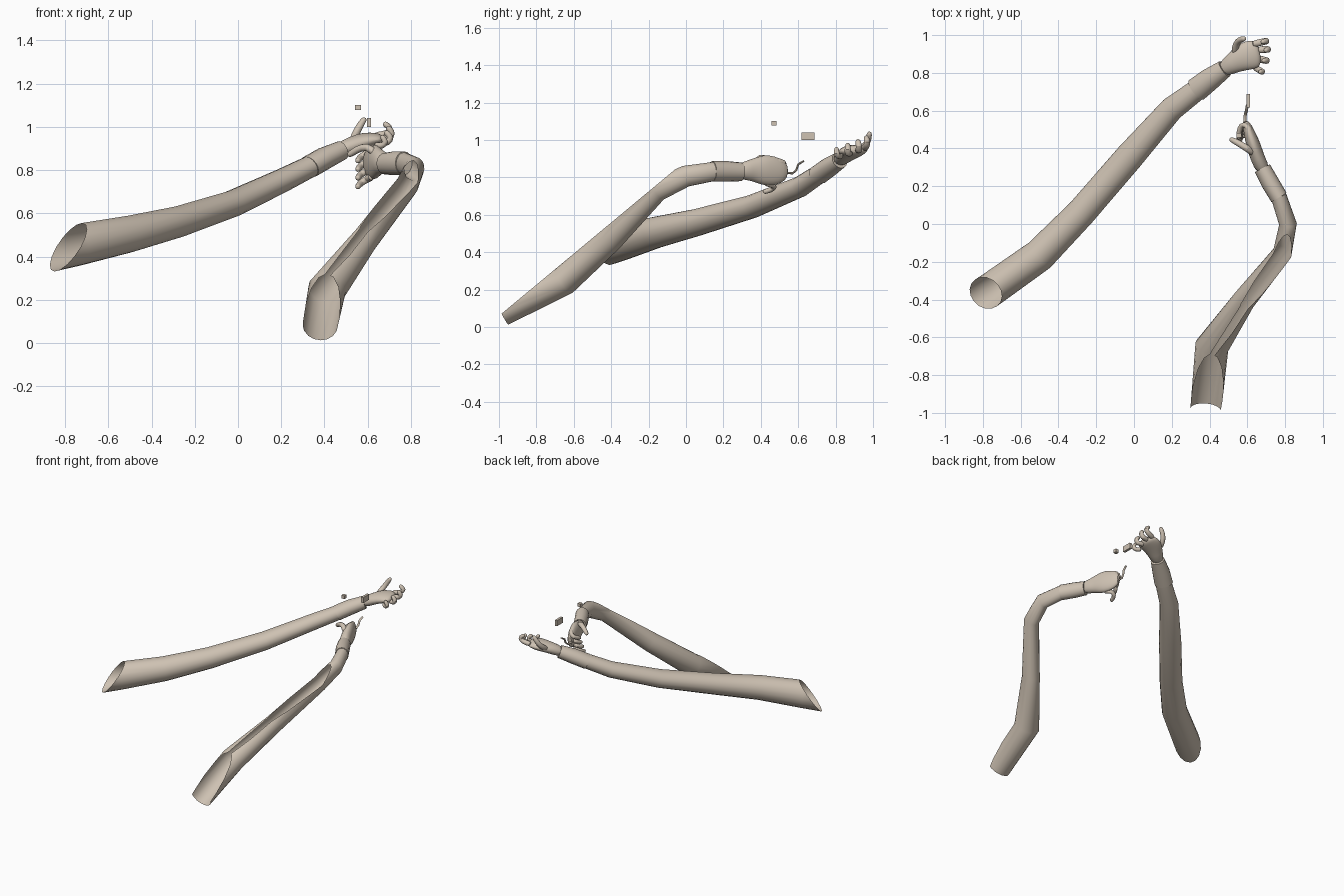
import bpy, bmesh, math
from mathutils import Vector

cube = bpy.data.objects.get("Cube")
if cube:
    bpy.data.objects.remove(cube, do_unlink=True)

beige = bpy.data.materials.new("warm beige")
beige.use_nodes = True
tone = (0.62, 0.54, 0.45, 1)
beige.diffuse_color = tone
beige.node_tree.nodes["Principled BSDF"].inputs["Base Color"].default_value = tone


def finish(name, bm, smooth=True, subsurf=0):
    bmesh.ops.recalc_face_normals(bm, faces=bm.faces)
    mesh = bpy.data.meshes.new(name)
    bm.to_mesh(mesh)
    bm.free()
    mesh.materials.append(beige)
    obj = bpy.data.objects.new(name, mesh)
    bpy.context.collection.objects.link(obj)
    if subsurf:
        obj.modifiers.new("round", 'SUBSURF').levels = subsurf
        obj.modifiers["round"].render_levels = subsurf
    if smooth:
        bpy.ops.object.select_all(action='DESELECT')
        obj.select_set(True)
        bpy.context.view_layer.objects.active = obj
        bpy.ops.object.shade_smooth_by_angle(angle=math.radians(45))
    return obj


def tube(name, path, sides=16, capped=False, tip=False, cuts=(), subsurf=0):
    """Loft ellipses along (x, y, z, half width, half height) stations."""
    pts = [Vector(p[:3]) for p in path]
    sizes = [p[3:5] for p in path]
    if tip:
        end = (pts[-1] - pts[-2]).normalized()
        w, h = sizes[-1]
        last = pts[-1]
        for reach, scale in ((0.6, 0.8), (1.0, 0.4)):
            pts.append(last + end * h * reach)
            sizes.append((w * scale, h * scale))
    bm = bmesh.new()
    rings = []
    side = None
    for i, (p, (w, h)) in enumerate(zip(pts, sizes)):
        before = (p - pts[i - 1]).normalized() if i else Vector()
        after = (pts[i + 1] - p).normalized() if i < len(pts) - 1 else Vector()
        d = (before + after).normalized()
        # Carry the frame along so that curled fingers do not twist
        if side is None:
            side = d.cross(Vector((0, 0, 1)))
        side = (side - d * side.dot(d)).normalized()
        up = side.cross(d)
        angles = [math.tau * k / sides for k in range(sides)]
        rings.append([bm.verts.new(p + side * w * math.cos(a) + up * h * math.sin(a))
                      for a in angles])
    for a, b in zip(rings, rings[1:]):
        for k in range(sides):
            j = (k + 1) % sides
            bm.faces.new((a[k], a[j], b[j], b[k]))
    if capped or tip:
        bm.faces.new(rings[0])
        bm.faces.new(rings[-1])
    for co, normal in cuts:
        bmesh.ops.bisect_plane(bm, geom=bm.verts[:] + bm.edges[:] + bm.faces[:],
                               plane_co=co, plane_no=normal, clear_inner=True)
    return finish(name, bm, subsurf=subsurf)


def finger(name, joints, r=0.019):
    radii = (1.1, 1.0, 0.95, 0.8)
    tube(name, [(*j, r * s, r * s) for j, s in zip(joints, radii)],
         sides=10, tip=True, subsurf=1)


def box(name, centre, size):
    bm = bmesh.new()
    bmesh.ops.create_cube(bm, size=1)
    for v in bm.verts:
        v.co = Vector(c + s * k for c, s, k in zip(centre, size, v.co))
    finish(name, bm, smooth=False)


# Right arm: open slanted shoulder end, long tapering sleeve
tube("right_sleeve", [
    (-0.95, -0.48, 0.41, 0.095, 0.1), (-0.74, -0.335, 0.455, 0.09, 0.097),
    (-0.50, -0.165, 0.505, 0.087, 0.085), (-0.28, 0.06, 0.56, 0.078, 0.073),
    (-0.025, 0.355, 0.645, 0.076, 0.062), (0.20, 0.61, 0.75, 0.064, 0.055),
    (0.34, 0.715, 0.82, 0.056, 0.05)],
    cuts=[((-0.72, -0.33, 0.55), (0.019, 0.015, -0.0166))])
tube("right_cuff", [
    (0.33, 0.71, 0.815, 0.064, 0.052), (0.40, 0.765, 0.855, 0.06, 0.052),
    (0.48, 0.822, 0.892, 0.048, 0.045)], capped=True)

# Right hand: palm turned up with the fingers curling
tube("right_palm", [
    (0.46, 0.81, 0.885, 0.042, 0.038), (0.53, 0.855, 0.92, 0.055, 0.038),
    (0.59, 0.89, 0.94, 0.08, 0.037), (0.64, 0.90, 0.945, 0.077, 0.028)],
    tip=True, subsurf=1)
finger("right_thumb", [(0.53, 0.90, 0.93), (0.54, 0.955, 0.96),
                       (0.56, 0.975, 1.0), (0.58, 0.98, 1.03)])
finger("right_index", [(0.62, 0.95, 0.955), (0.685, 0.965, 0.965),
                       (0.71, 0.97, 0.99), (0.685, 0.965, 1.01)])
finger("right_middle", [(0.645, 0.92, 0.945), (0.70, 0.925, 0.945),
                        (0.715, 0.925, 0.97), (0.70, 0.92, 0.99)])
finger("right_ring", [(0.645, 0.88, 0.93), (0.695, 0.865, 0.925),
                      (0.71, 0.865, 0.95), (0.69, 0.865, 0.97)])
finger("right_little", [(0.63, 0.835, 0.915), (0.67, 0.81, 0.91),
                        (0.685, 0.805, 0.93), (0.67, 0.805, 0.95)], 0.017)

# Left arm: trough-like open end, bent at the elbow
tube("left_sleeve", [
    (0.38, -0.985, 0.085, 0.082, 0.08), (0.412, -0.65, 0.25, 0.09, 0.08),
    (0.585, -0.40, 0.475, 0.06, 0.07), (0.785, -0.155, 0.735, 0.051, 0.064),
    (0.815, 0.0, 0.807, 0.047, 0.057), (0.765, 0.15, 0.832, 0.042, 0.051)],
    cuts=[((0.4, -1, 0.06), (0, 0.64, -0.77))])
tube("left_cuff", [
    (0.768, 0.14, 0.832, 0.047, 0.055), (0.72, 0.22, 0.832, 0.048, 0.055),
    (0.68, 0.295, 0.83, 0.045, 0.05)], capped=True)

# Left hand: loose fist with the thumb on top
tube("left_palm", [
    (0.69, 0.275, 0.83, 0.04, 0.045), (0.655, 0.345, 0.84, 0.038, 0.055),
    (0.635, 0.41, 0.84, 0.04, 0.085), (0.615, 0.47, 0.835, 0.032, 0.08)],
    tip=True, subsurf=1)
finger("left_thumb", [(0.64, 0.37, 0.87), (0.60, 0.40, 0.915),
                      (0.55, 0.43, 0.895), (0.52, 0.445, 0.875)])
for n, name in enumerate(("index", "middle", "ring", "little")):
    z = 0.89 - 0.04 * n
    y = 0.53 - 0.018 * n
    finger("left_" + name, [(0.62, y - 0.06, z), (0.60, y, z - 0.01),
                            (0.565, y - 0.005, z - 0.03),
                            (0.555, y - 0.05, z - 0.045)], 0.018)

# Small loose pieces between the hands
tube("hooked_strip", [
    (0.585, 0.52, 0.825, 0.008, 0.006), (0.588, 0.57, 0.822, 0.008, 0.006),
    (0.592, 0.59, 0.84, 0.008, 0.006), (0.595, 0.60, 0.87, 0.008, 0.006),
    (0.60, 0.63, 0.888, 0.008, 0.005)], sides=8, capped=True)
box("floating_plate", (0.605, 0.652, 1.02), (0.018, 0.07, 0.042))
box("floating_block", (0.555, 0.47, 1.09), (0.026, 0.026, 0.024))
